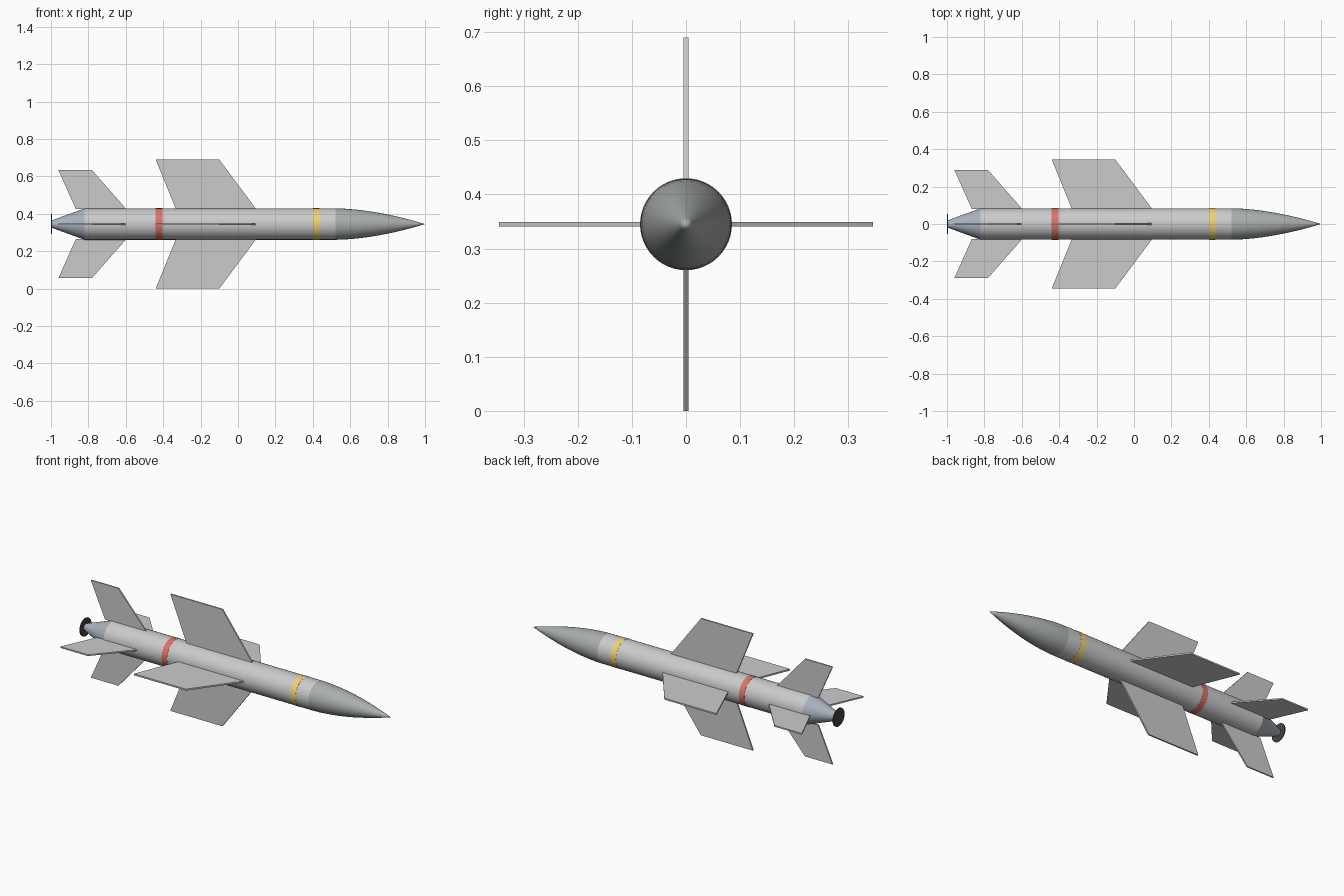
import bpy
import bmesh
from math import sin, cos, pi, radians
from mathutils import Matrix

if "Cube" in bpy.data.objects:
    bpy.data.objects.remove(bpy.data.objects["Cube"])

AXIS_Z = 0.345   # height of the body centre line
R = 0.084        # body radius
SIDES = 48


def material(name, rgb):
    m = bpy.data.materials.new(name)
    m.diffuse_color = (*rgb, 1)
    m.use_nodes = True
    m.node_tree.nodes["Principled BSDF"].inputs["Base Color"].default_value = m.diffuse_color
    return m


def finish(name, bm, mat, smooth):
    bmesh.ops.recalc_face_normals(bm, faces=bm.faces)
    mesh = bpy.data.meshes.new(name)
    bm.to_mesh(mesh)
    bm.free()
    ob = bpy.data.objects.new(name, mesh)
    bpy.context.collection.objects.link(ob)
    ob.location.z = AXIS_Z
    mesh.materials.append(mat)
    if smooth:
        bpy.ops.object.select_all(action='DESELECT')
        ob.select_set(True)
        bpy.context.view_layer.objects.active = ob
        bpy.ops.object.shade_smooth_by_angle(angle=radians(35))
    return ob


def lathe(name, profile, mat):
    """Turn (x, radius) points around the x axis; radius 0 gives a point."""
    bm = bmesh.new()
    rings = []
    for x, r in profile:
        n = SIDES if r > 0 else 1
        rings.append([bm.verts.new((x, r * cos(2 * pi * i / SIDES), r * sin(2 * pi * i / SIDES)))
                      for i in range(n)])
    for a, b in zip(rings, rings[1:]):
        for i in range(SIDES):
            j = (i + 1) % SIDES
            if len(b) == 1:
                bm.faces.new((a[i], a[j], b[0]))
            else:
                bm.faces.new((a[i], a[j], b[j], b[i]))
    for ring in (rings[0], rings[-1]):
        if len(ring) > 1:
            bm.faces.new(ring)
    return finish(name, bm, mat, True)


def fin(name, outline, thickness, angle, mat):
    """Flat plate from (x, distance from axis) points, turned around the axis."""
    bm = bmesh.new()
    sides = [[bm.verts.new((x, y, r)) for x, r in outline]
             for y in (-thickness / 2, thickness / 2)]
    for s in sides:
        bm.faces.new(s)
    n = len(outline)
    for i in range(n):
        j = (i + 1) % n
        bm.faces.new((sides[0][i], sides[0][j], sides[1][j], sides[1][i]))
    bmesh.ops.transform(bm, matrix=Matrix.Rotation(angle, 4, 'X'), verts=bm.verts)
    return finish(name, bm, mat, False)


white = material("body_paint", (0.78, 0.80, 0.79))
grey = material("nose_grey", (0.40, 0.43, 0.42))
fin_grey = material("fin_grey", (0.66, 0.68, 0.67))
steel = material("tail_steel", (0.40, 0.45, 0.52))
black = material("nozzle_black", (0.06, 0.06, 0.07))
red = material("band_red", (0.72, 0.17, 0.14))
yellow = material("band_yellow", (0.88, 0.64, 0.16))

# Body tube, curved nose, tapered tail and nozzle plate
lathe("body_tube", [(-0.82, R), (0.52, R)], white)
lathe("nose_cone", [(0.52 + 0.48 * t / 12, R * (1 - (t / 12) ** 1.75)) for t in range(13)], grey)
lathe("tail_cone", [(-0.995, 0.02), (-0.82, R)], steel)
lathe("nozzle_plate", [(-1.0, 0.053), (-0.995, 0.053)], black)

# Painted bands
for name, x, mat in (("rear_band", -0.44, red), ("front_band", 0.40, yellow)):
    lathe(name, [(x, R + 0.001), (x + 0.035, R + 0.001)], mat)

# Four wings and four tail fins
wing = [(-0.328, 0.07), (-0.44, 0.345), (-0.10, 0.345), (0.105, 0.07)]
tail = [(-0.867, 0.08), (-0.96, 0.288), (-0.78, 0.288), (-0.597, 0.08)]
for k, side in enumerate(("top", "right", "bottom", "left")):
    fin("wing_" + side, wing, 0.009, k * pi / 2, fin_grey)
    fin("tail_fin_" + side, tail, 0.008, k * pi / 2, fin_grey)
